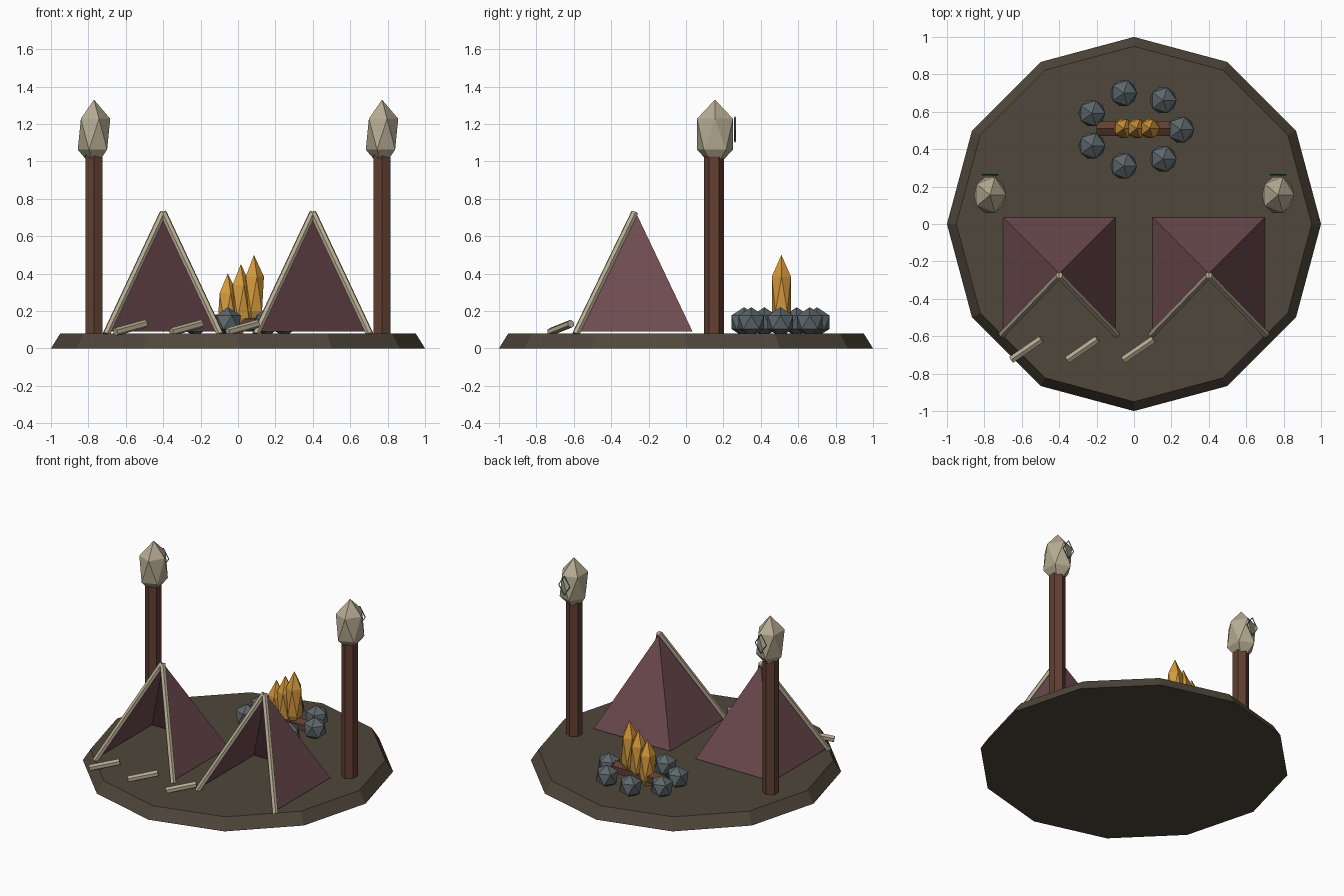
import bpy, bmesh
from math import sin, cos, tau, pi
from mathutils import Vector, Matrix

if "Cube" in bpy.data.objects:
    bpy.data.objects.remove(bpy.data.objects["Cube"])


def material(name, rgb):
    m = bpy.data.materials.new(name)
    m.use_nodes = True
    m.diffuse_color = (*rgb, 1)
    m.node_tree.nodes["Principled BSDF"].inputs["Base Color"].default_value = (*rgb, 1)
    return m


EARTH = material("dark earth", (.08, .063, .043))
WOOD = material("brown wood", (.12, .05, .03))
HIDE = material("maroon hide", (.155, .07, .08))
BONE = material("pale bone", (.47, .41, .29))
STONE = material("blue grey stone", (.11, .135, .145))
FLAME = material("amber flame", (.66, .32, .045))
TEAL = material("teal paint", (.05, .26, .24))


def finish(name, bm, mat):
    mesh = bpy.data.meshes.new(name)
    bm.to_mesh(mesh)
    bm.free()
    mesh.materials.append(mat)
    ob = bpy.data.objects.new(name, mesh)
    bpy.context.collection.objects.link(ob)
    return ob


def rod(name, a, b, r1, mat, r2=None, sides=6):
    """Faceted rod between two points."""
    a, b = Vector(a), Vector(b)
    d = b - a
    turn = Matrix.Identity(4)
    if d.xy.length > 1e-6:
        turn = d.to_track_quat('Z', 'Y').to_matrix().to_4x4()
    bm = bmesh.new()
    bmesh.ops.create_cone(bm, cap_ends=True, segments=sides, radius1=r1,
                          radius2=r1 if r2 is None else r2, depth=d.length,
                          matrix=Matrix.Translation((a + b) / 2) @ turn)
    return finish(name, bm, mat)


def gem(name, centre, radii, mat):
    """Twenty-sided lump stretched to the given radii."""
    bm = bmesh.new()
    bmesh.ops.create_icosphere(bm, subdivisions=1, radius=1,
                               matrix=Matrix.Translation(centre) @ Matrix.Diagonal((*radii, 1)))
    return finish(name, bm, mat)


# Ground disc
rod("ground", (0, 0, 0), (0, 0, .08), 1, EARTH, .95, 12)

for side, s in (("right", -1), ("left", 1)):
    # Totem post with carved head and painted mark on its back
    x = .77 * s
    rod(f"{side}_post", (x, .15, .07), (x, .15, 1.05), .053, WOOD)
    gem(f"{side}_post_head", (x, .155, 1.145), (.097, .113, .185), BONE)
    bm = bmesh.new()
    bmesh.ops.create_circle(bm, cap_ends=True, segments=4, radius=1,
                            matrix=Matrix.Translation((x, .262, 1.17))
                            @ Matrix.Diagonal((.045, 1, .07, 1))
                            @ Matrix.Rotation(-pi / 2, 4, 'X'))
    mark = finish(f"{side}_head_mark", bm, TEAL)
    frame = mark.modifiers.new("outline", 'WIREFRAME')
    frame.thickness = .009

    # Tent: three hide walls, open at the front
    tx, ty, half = .4 * s, -.265, .3
    bm = bmesh.new()
    apex = bm.verts.new((tx, ty, .72))
    base = [bm.verts.new((tx + half * i, ty + half * j, .09))
            for i, j in ((1, -1), (1, 1), (-1, 1), (-1, -1))]
    for p, q in zip(base, base[1:]):
        bm.faces.new((p, q, apex))
    finish(f"{side}_tent", bm, HIDE)

    # Poles along the tent opening
    for pole, k in (("right", -1), ("left", 1)):
        rod(f"{side}_tent_{pole}_pole", (tx + .305 * k, -.59, .075),
            (tx, -.275, .725), .02, BONE)

# Loose bones lying before the tents
for i in range(3):
    c = Vector((-.575 + .3 * i, -.67, .11))
    h = Vector((.08, .055, .022))
    rod(f"loose_bone_{i + 1}", c - h, c + h, .022, BONE)

# Campfire: stone ring, log and three flames
for i in range(7):
    a = tau * i / 7
    gem(f"fire_stone_{i + 1}", (.25 * cos(a), .505 + .2 * sin(a), .14), (.08,) * 3, STONE)
rod("fire_log", (-.2, .51, .135), (.2, .51, .135), .045, WOOD)
for i in range(3):
    gem(f"flame_{i + 1}", (-.055 + .07 * i, .51, .21 + .04 * i),
        (.06, .06, .19 + .01 * i), FLAME)
